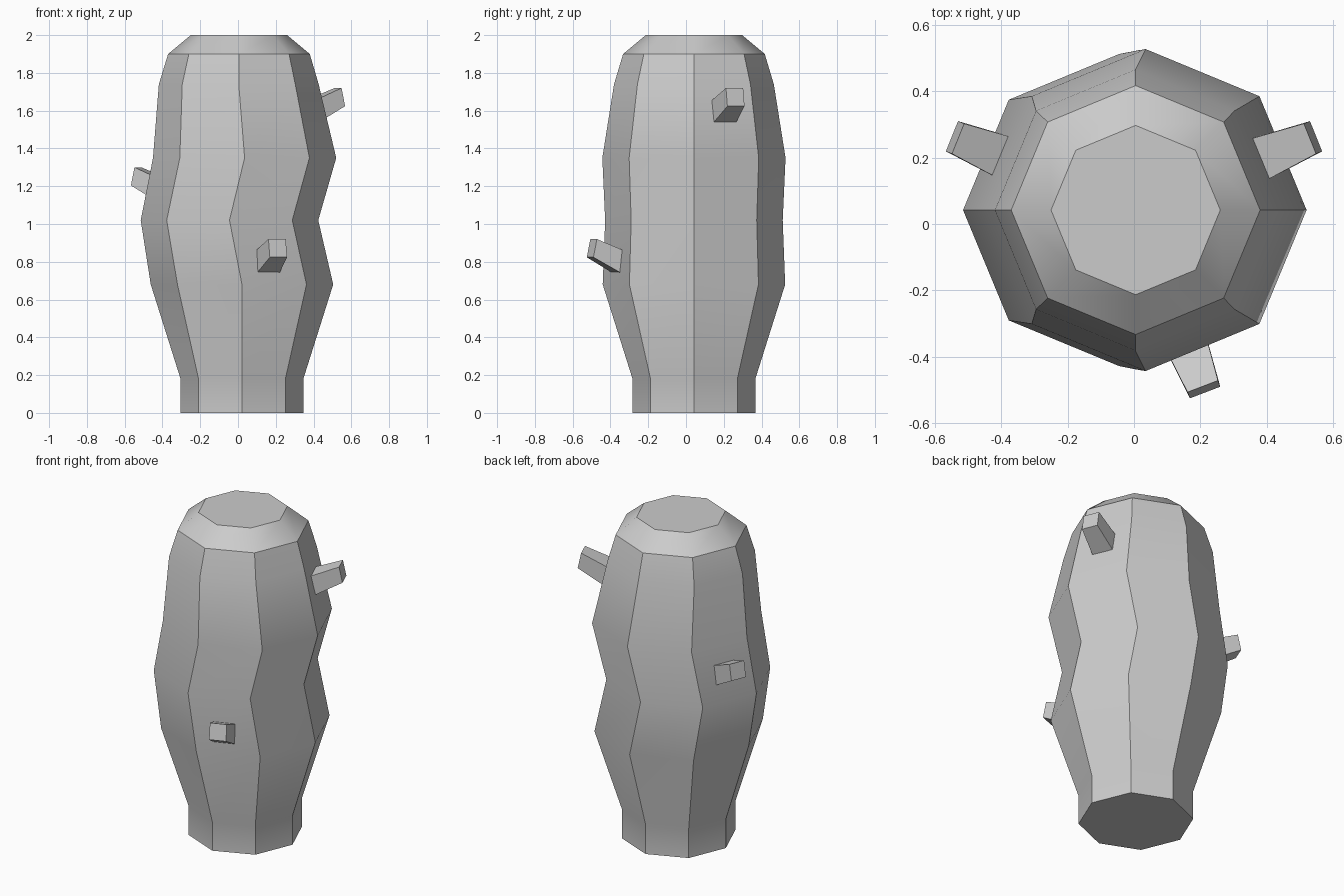
import bpy, bmesh
from math import cos, sin, pi, radians

if "Cube" in bpy.data.objects:
    bpy.data.objects.remove(bpy.data.objects["Cube"])


def make_object(name, bm):
    bmesh.ops.recalc_face_normals(bm, faces=bm.faces)
    mesh = bpy.data.meshes.new(name)
    bm.to_mesh(mesh)
    bm.free()
    obj = bpy.data.objects.new(name, mesh)
    bpy.context.collection.objects.link(obj)
    return obj


def loft(name, rings):
    """Skin consecutive rings of points and cap both ends."""
    bm = bmesh.new()
    loops = [[bm.verts.new(p) for p in ring] for ring in rings]
    n = len(loops[0])
    for a, b in zip(loops, loops[1:]):
        for i in range(n):
            j = (i + 1) % n
            bm.faces.new((a[i], a[j], b[j], b[i]))
    bm.faces.new(loops[0][::-1])
    bm.faces.new(loops[-1])
    return make_object(name, bm)


# Trunk: eight-sided rings (z, radius, sideways offset)
SIDES, CY = 8, 0.042
profile = [(0, .325, .021), (.18, .325, .021), (.68, .483, .021),
           (1.02, .47, -.045), (1.35, .485, .035), (1.74, .423, .004),
           (1.9, .375, .005), (2.0, .255, .005)]
trunk = loft("trunk", [[(cx + r * cos(2 * pi * i / SIDES),
                         CY + r * sin(2 * pi * i / SIDES), z)
                        for i in range(SIDES)] for z, r, cx in profile])
bpy.context.view_layer.objects.active = trunk
trunk.select_set(True)
bpy.ops.object.shade_smooth_by_angle(angle=radians(30))


# Spines: tapered four-sided stubs pointing outwards and upwards
def spine(name, tip, azimuth):
    c, s = cos(radians(azimuth)), sin(radians(azimuth))

    def ring(half, top, bottom):
        corners = [(-half, top), (half, top), (half, bottom), (-half, bottom)]
        return [(tip[0] + r * c - t * s, tip[1] + r * s + t * c, tip[2] + z)
                for t, (r, z) in corners]

    return loft(name, [ring(.067, (-.17, -.02), (-.165, -.148)),
                       ring(.049, (0, .05), (.02, -.046))])


spine("spine_right", (.53, .257, 1.67), 22)
spine("spine_left", (-.53, .257, 1.25), 158)
spine("spine_front", (.207, -.489, .87), -69)
